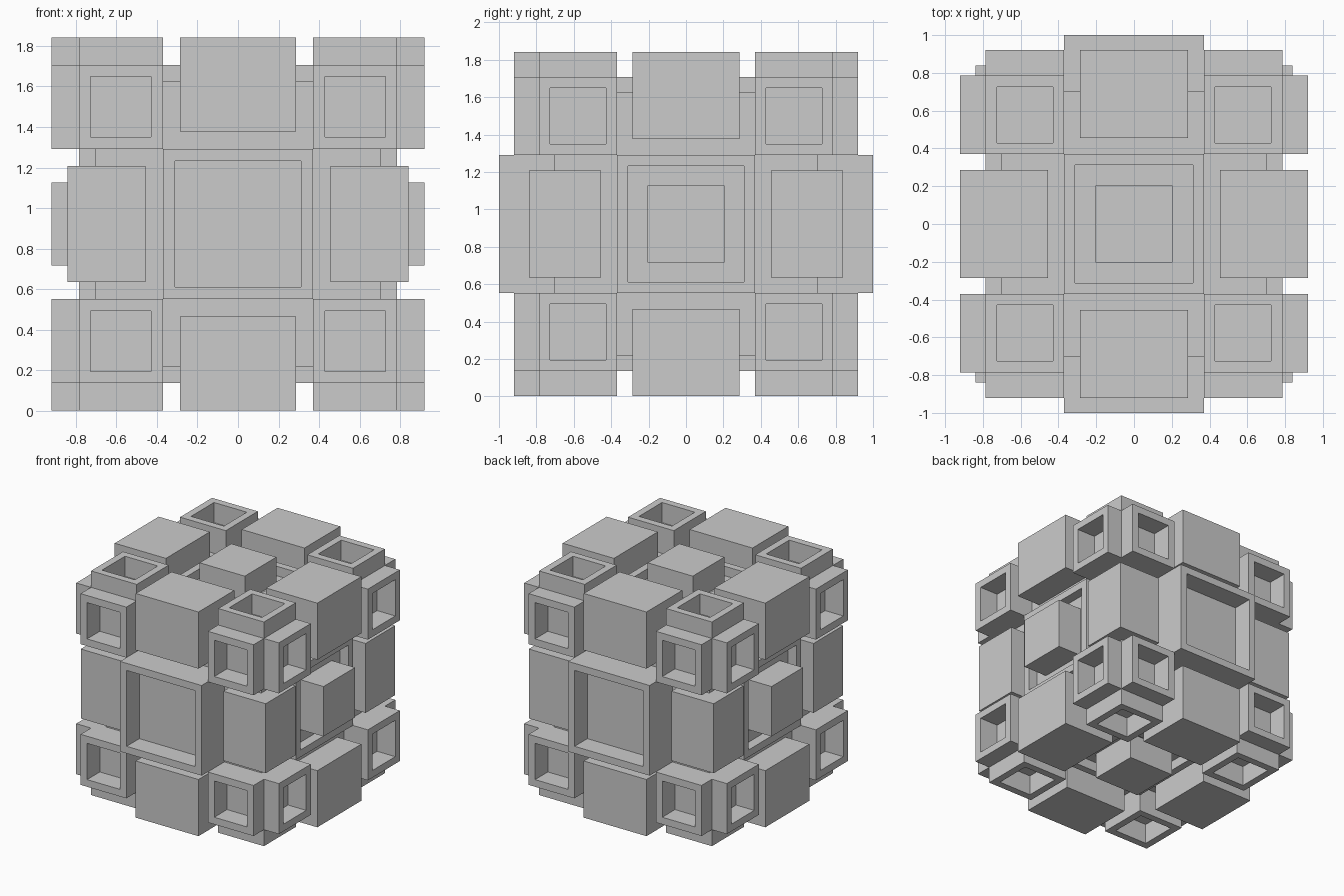
import bpy
import bmesh
from itertools import product
from mathutils import Vector

if "Cube" in bpy.data.objects:
    bpy.data.objects.remove(bpy.data.objects["Cube"])

CENTRE = Vector((0, 0, 0.922))
OUTER = 0.92      # level of the raised blocks
SHELL = 0.785     # level of the corner cubes and shallow frames
CORE = 0.705      # level of the inner cube
WALL = 0.083      # rim thickness

grey = bpy.data.materials.new("plain_grey")
grey.use_nodes = True
grey.diffuse_color = (0.6, 0.6, 0.6, 1)
grey.node_tree.nodes["Principled BSDF"].inputs["Base Color"].default_value = (0.6, 0.6, 0.6, 1)


def block(name, low, high, sockets=(), raise_by=0, depth=0):
    """Box between two corners; faces along the socket directions get a rim and a pocket."""
    low, high = Vector(low), Vector(high)
    bm = bmesh.new()
    bmesh.ops.create_cube(bm, size=1)
    for v in bm.verts:
        v.co = Vector([a + (b - a) * (c + 0.5) for a, b, c in zip(low, high, v.co)])
    bm.normal_update()
    for face in [f for f in bm.faces if any(f.normal.dot(Vector(s)) > 0.9 for s in sockets)]:
        if raise_by:
            bmesh.ops.inset_individual(bm, faces=[face], thickness=0, depth=raise_by)
        bmesh.ops.inset_individual(bm, faces=[face], thickness=WALL, depth=0)
        bmesh.ops.inset_individual(bm, faces=[face], thickness=0, depth=-depth)
    bmesh.ops.recalc_face_normals(bm, faces=bm.faces)
    mesh = bpy.data.meshes.new(name)
    bm.to_mesh(mesh)
    bm.free()
    mesh.materials.append(grey)
    obj = bpy.data.objects.new(name, mesh)
    obj.location = CENTRE
    bpy.context.collection.objects.link(obj)
    return obj


def span(sign, near, far):
    """Interval on one axis: mirrored about zero when sign is 0."""
    if sign == 0:
        return -near, near
    return tuple(sorted((sign * near, sign * far)))


def placed(name, spans, **options):
    return block(name, [s[0] for s in spans], [s[1] for s in spans], **options)


# Inner cube
placed("core", [(-CORE, CORE)] * 3)

for signs in product((-1, 0, 1), repeat=3):
    used = sum(map(abs, signs))
    if used == 3:
        # Corner cube with three raised square sockets
        axes = [[s if i == k else 0 for i in range(3)] for k, s in enumerate(signs)]
        placed("corner_socket", [span(s, 0.37, SHELL) for s in signs],
               sockets=axes, raise_by=OUTER - SHELL, depth=0.165)
    elif used == 2:
        # Solid edge block, lower on the four upright edges
        far = 0.84 if signs[2] == 0 else OUTER
        placed("edge_block", [span(s, 0.455, far) if s else (-0.285, 0.285) for s in signs])
    elif used == 1 and signs[1]:
        # Deep square frame on the front and back
        placed("deep_frame", [span(s, 0.37, 1.0) if not s else span(s, 0.5, 1.0) for s in signs],
               sockets=[signs], depth=0.165)
    elif used == 1:
        # Shallow frame with a raised block on the sides, top and bottom
        placed("shallow_frame", [span(s, 0.37, 0) if not s else span(s, 0.5, SHELL) for s in signs],
               sockets=[signs], depth=SHELL - CORE - 0.002)
        placed("centre_block", [span(s, 0.205, 0) if not s else span(s, 0.5, OUTER) for s in signs])
